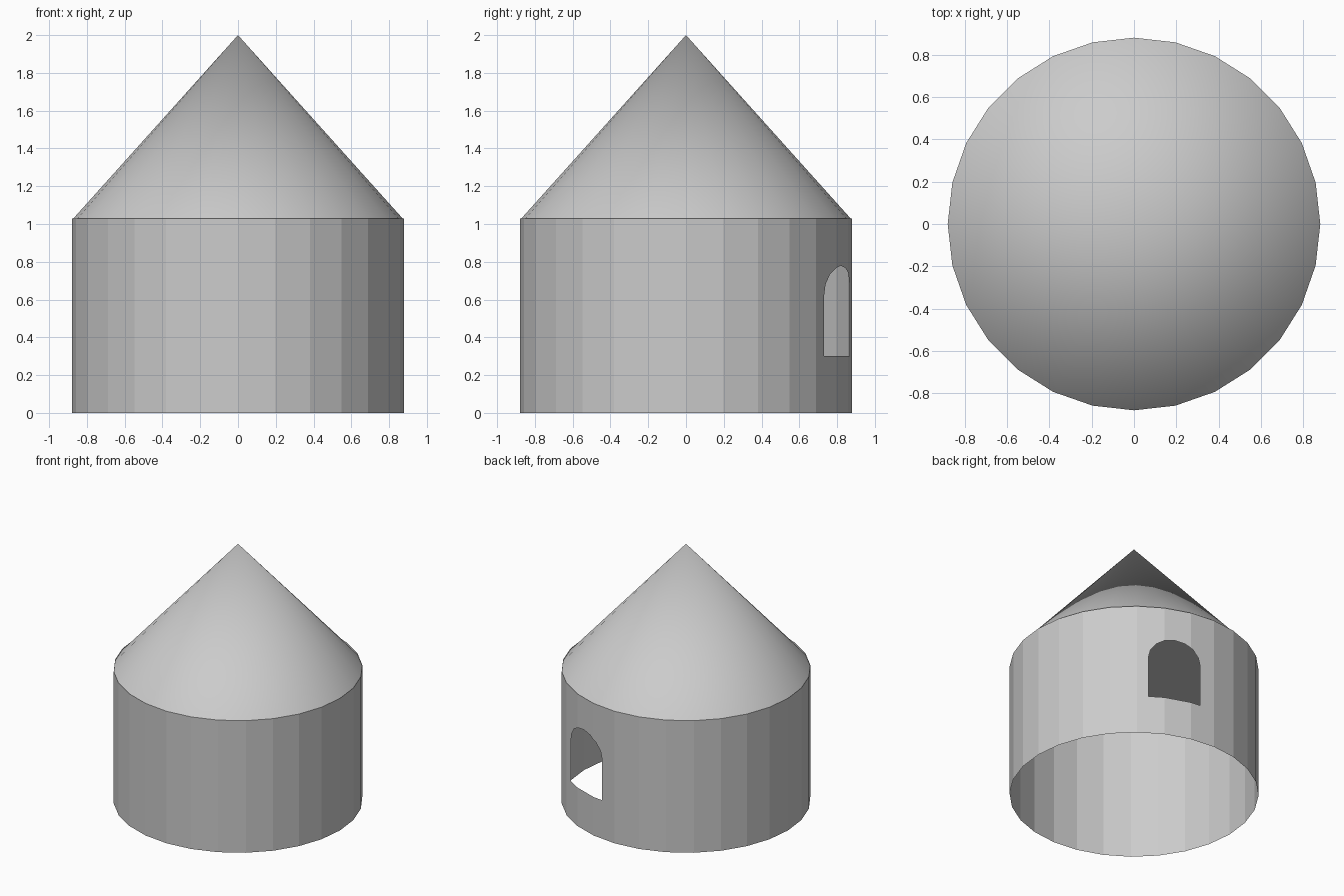
import bpy, bmesh, math
from mathutils import Vector

if "Cube" in bpy.data.objects:
    bpy.data.objects.remove(bpy.data.objects["Cube"])

R, SIDES = 0.88, 28


def finish(bm, name):
    mesh = bpy.data.meshes.new(name)
    bm.to_mesh(mesh)
    bm.free()
    obj = bpy.data.objects.new(name, mesh)
    bpy.context.collection.objects.link(obj)
    return obj


# round wall: single-skin tube, flat facets, open at the bottom
bm = bmesh.new()
bmesh.ops.create_circle(bm, segments=SIDES, radius=R)
ring = bm.edges[:]
new = bmesh.ops.extrude_edge_only(bm, edges=ring)["geom"]
bmesh.ops.translate(bm, vec=(0, 0, 1.03),
                    verts=[v for v in new if isinstance(v, bmesh.types.BMVert)])

# arched window: outline in (tangent, height), facing back and slightly right
ang = math.radians(69.5)
facing = Vector((math.cos(ang), math.sin(ang), 0))
tangent = Vector((-math.sin(ang), math.cos(ang), 0))
half, sill, spring, rise = 0.194, 0.30, 0.62, 0.16
arch = [(-half, sill), (half, sill)]
arch += [(half * math.cos(math.pi * i / 8), spring + rise * math.sin(math.pi * i / 8))
         for i in range(9)]
planes = []
for (u0, z0), (u1, z1) in zip(arch, arch[1:] + arch[:1]):
    p = tangent * u0 + Vector((0, 0, z0))
    n = tangent * (z1 - z0) + Vector((0, 0, u0 - u1))
    planes.append((p, n.normalized()))


def window_side():
    return [f for f in bm.faces if f.calc_center_median().dot(facing) > 0.75]


for p, n in planes:
    faces = window_side()
    geom = list({e for f in faces for e in f.edges} | {v for f in faces for v in f.verts}) + faces
    bmesh.ops.bisect_plane(bm, geom=geom, plane_co=p, plane_no=n, dist=1e-5)
hole = [f for f in window_side()
        if all((f.calc_center_median() - p).dot(n) < 0 for p, n in planes)]
bmesh.ops.delete(bm, geom=hole, context='FACES')
bmesh.ops.dissolve_limit(bm, angle_limit=0.02, verts=bm.verts[:], edges=bm.edges[:])
bmesh.ops.recalc_face_normals(bm, faces=bm.faces[:])
if sum(f.normal.dot(f.calc_center_median()) for f in bm.faces) < 0:
    bmesh.ops.reverse_faces(bm, faces=bm.faces[:])
finish(bm, "round_wall")

# conical roof with a flat ceiling underneath, smooth slope
bm = bmesh.new()
bmesh.ops.create_cone(bm, cap_ends=True, segments=SIDES, radius1=R, radius2=0, depth=0.98)
bmesh.ops.remove_doubles(bm, verts=bm.verts[:], dist=1e-5)
bmesh.ops.translate(bm, vec=(0, 0, 1.51), verts=bm.verts[:])
roof = finish(bm, "cone_roof")
bpy.ops.object.select_all(action='DESELECT')
roof.select_set(True)
bpy.context.view_layer.objects.active = roof
bpy.ops.object.shade_smooth_by_angle(angle=math.radians(30))
